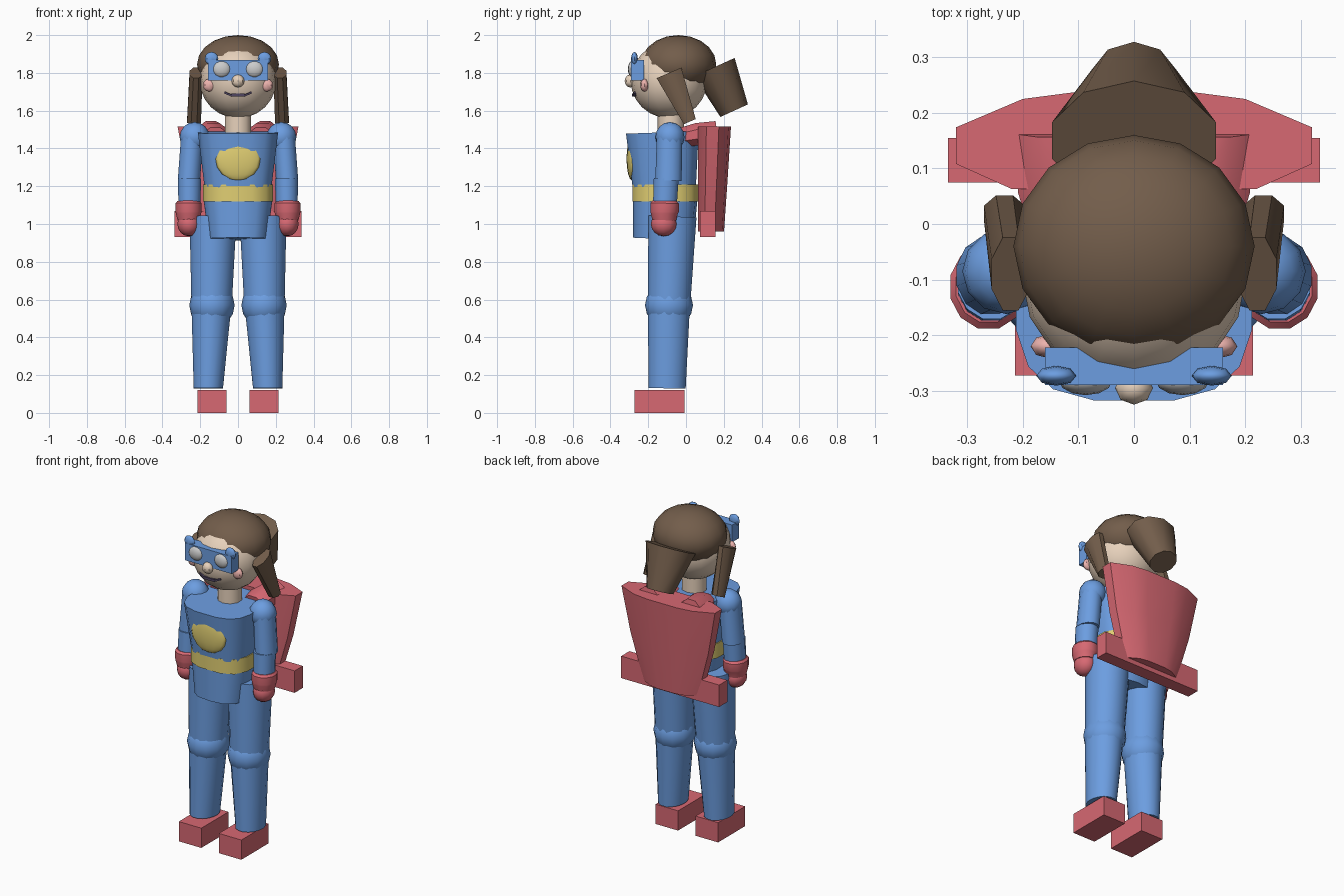
import bpy, math
from mathutils import Vector, Matrix

if "Cube" in bpy.data.objects:
    bpy.data.objects.remove(bpy.data.objects["Cube"])


def material(name, rgb):
    m = bpy.data.materials.new(name)
    m.diffuse_color = (*rgb, 1)
    m.use_nodes = True
    m.node_tree.nodes["Principled BSDF"].inputs["Base Color"].default_value = m.diffuse_color
    return m


BLUE = material("blue", (0.15, 0.34, 0.75))
RED = material("red", (0.68, 0.14, 0.17))
YELLOW = material("yellow", (0.75, 0.62, 0.17))
BROWN = material("brown", (0.17, 0.11, 0.07))
SKIN = material("skin", (0.8, 0.64, 0.5))
PINK = material("pink", (0.85, 0.45, 0.42))
DARK = material("dark", (0.08, 0.06, 0.12))


def finish(ob, name, mat, smooth=True):
    ob.name = name
    if mat:
        ob.data.materials.append(mat)
    if smooth:
        bpy.ops.object.select_all(action='DESELECT')
        ob.select_set(True)
        bpy.context.view_layer.objects.active = ob
        bpy.ops.object.shade_smooth_by_angle(angle=math.radians(40))
    return ob


def box(name, lo, hi, mat):
    bpy.ops.mesh.primitive_cube_add(size=1)
    ob = bpy.context.object
    lo, hi = Vector(lo), Vector(hi)
    ob.location, ob.scale = (lo + hi) / 2, hi - lo
    return finish(ob, name, mat, False)


def ball(name, c, r, mat, seg=12, rings=8):
    bpy.ops.mesh.primitive_uv_sphere_add(segments=seg, ring_count=rings, location=c)
    ob = bpy.context.object
    ob.scale = r
    return finish(ob, name, mat)


def skin_rings(name, rings, mat):
    n = len(rings[0])
    faces = [tuple(range(n))[::-1], tuple(range((len(rings) - 1) * n, len(rings) * n))]
    for k in range(len(rings) - 1):
        for i in range(n):
            j = (i + 1) % n
            faces.append((k * n + i, k * n + j, (k + 1) * n + j, (k + 1) * n + i))
    me = bpy.data.meshes.new(name)
    me.from_pydata([p for r in rings for p in r], [], faces)
    ob = bpy.data.objects.new(name, me)
    bpy.context.collection.objects.link(ob)
    return finish(ob, name, mat)


def tube(name, stations, mat, n=12, square=2.0):
    """Stations are (x, y, z, rx, ry); square > 2 gives a boxier section."""
    axis = (Vector(stations[-1][:3]) - Vector(stations[0][:3])).normalized()
    u = Vector((1, 0, 0))
    v = axis.cross(u).normalized()
    rings = []
    for x, y, z, rx, ry in stations:
        ring = []
        for i in range(n):
            a = 2 * math.pi * (i + 0.5) / n
            c, s = math.cos(a), math.sin(a)
            c = math.copysign(abs(c) ** (2 / square), c)
            s = math.copysign(abs(s) ** (2 / square), s)
            ring.append(Vector((x, y, z)) + u * c * rx + v * s * ry)
        rings.append(ring)
    return skin_rings(name, rings, mat)


# torso, belt, hips, chest badge
tube("chest", [(0, -.115, 1.2, .18, .17), (0, -.125, 1.485, .215, .195)], BLUE, 16, 3)
tube("belt", [(0, -.11, 1.12, .19, .178), (0, -.11, 1.21, .19, .178)], YELLOW, 12, 2.8)
tube("hips", [(0, -.12, .92, .158, .16), (0, -.11, 1.13, .185, .17)], BLUE, 14, 2.8)
ball("chest_badge", (0, -.285, 1.345), (.12, .03, .115), YELLOW)

# neck and head
tube("neck", [(0, -.08, 1.45, .072, .07), (0, -.08, 1.62, .072, .07)], SKIN, 10)
ball("head", (0, -.09, 1.76), (.203, .203, .2), SKIN, 16, 12)
ball("nose", (0, -.295, 1.757), (.034, .03, .034), SKIN, 8, 6)
ball("hair_cap", (0, -.04, 1.845), (.217, .2, .155), BROWN, 16, 10)
tube("ponytail", [(0, .255, 1.60, .08, .08), (0, .15, 1.83, .155, .118)], BROWN, 10)
box("mask", (-.16, -.29, 1.76), (.16, -.222, 1.867), BLUE)
box("mouth", (-.035, -.285, 1.675), (.035, -.24, 1.69), DARK)

# cape with its hem bar
half = [(.32, .174), (.2, .225), (.1, .238)]
outline = [(-.22, .063), (.22, .063), (.32, .108)] + half
outline += [(-x, y) for x, y in half[::-1]] + [(-.32, .108)]
cape_rings = []
for z, sx, sy in ((.96, .58, .79), (1.24, .83, .9), (1.515, 1, 1)):
    cape_rings.append([Vector((x * sx, .063 + (y - .063) * sy, z)) for x, y in outline])
skin_rings("cape", cape_rings, RED)
box("cape_bar", (-.335, .075, .932), (.335, .155, 1.068), RED)

# paired parts
for s, side in ((-1, "right"), (1, "left")):
    def nm(part):
        return side + "_" + part

    # face details
    ball(nm("eye"), (s * .087, -.282, 1.82), (.048, .026, .044), None)
    ball(nm("cheek"), (s * .152, -.22, 1.735), (.034, .022, .034), PINK, 8, 6)
    ball(nm("mask_knob"), (s * .14, -.273, 1.875), (.036, .018, .036), BLUE, 8, 6)
    lip = box(nm("mouth_corner"), (s * .05 - .021, -.28, 1.683), (s * .05 + .021, -.25, 1.693), DARK)
    lip.rotation_euler = (0, -s * .4, s * .25)

    # side hair bunch
    tube(nm("side_bunch"), [(s * .233, .02, 1.542, .04, .037),
                            (s * .222, -.09, 1.80, .037, .077)], BROWN, 8)

    # arm
    ball(nm("shoulder"), (s * .23, -.085, 1.46), (.079, .077, .08), BLUE)
    tube(nm("upper_arm"), [(s * .26, -.093, 1.23, .061, .072), (s * .243, -.087, 1.46, .061, .07)], BLUE)
    tube(nm("forearm"), [(s * .258, -.112, 1.09, .06, .065), (s * .256, -.105, 1.24, .063, .068)], BLUE)
    tube(nm("cuff"), [(s * .262, -.115, 1.02, .06, .065), (s * .262, -.115, 1.055, .069, .074),
                      (s * .262, -.113, 1.065, .071, .078), (s * .262, -.113, 1.11, .071, .078),
                      (s * .262, -.113, 1.122, .06, .066)], RED)
    ball(nm("hand"), (s * .26, -.118, 1.0), (.061, .068, .065), RED)

    # leg and shoe
    tube(nm("lower_leg"), [(s * .157, -.1, .13, .079, .1), (s * .14, -.09, .59, .109, .114)], BLUE, 16)
    ball(nm("knee"), (s * .138, -.09, .57), (.12, .127, .12), BLUE)
    tube(nm("thigh"), [(s * .14, -.09, .55, .108, .113), (s * .132, -.072, 1.04, .127, .13)], BLUE, 16)
    box(nm("shoe"), (s * .137 - .077, -.273, 0), (s * .137 + .077, -.008, .122), RED)

    # cape gathered over the shoulder
    tube(nm("cape_gather"), [(s * .12, -.02, 1.46, .07, .055), (s * .13, .06, 1.475, .085, .065),
                             (s * .145, .165, 1.49, .07, .06)], RED, 8)
